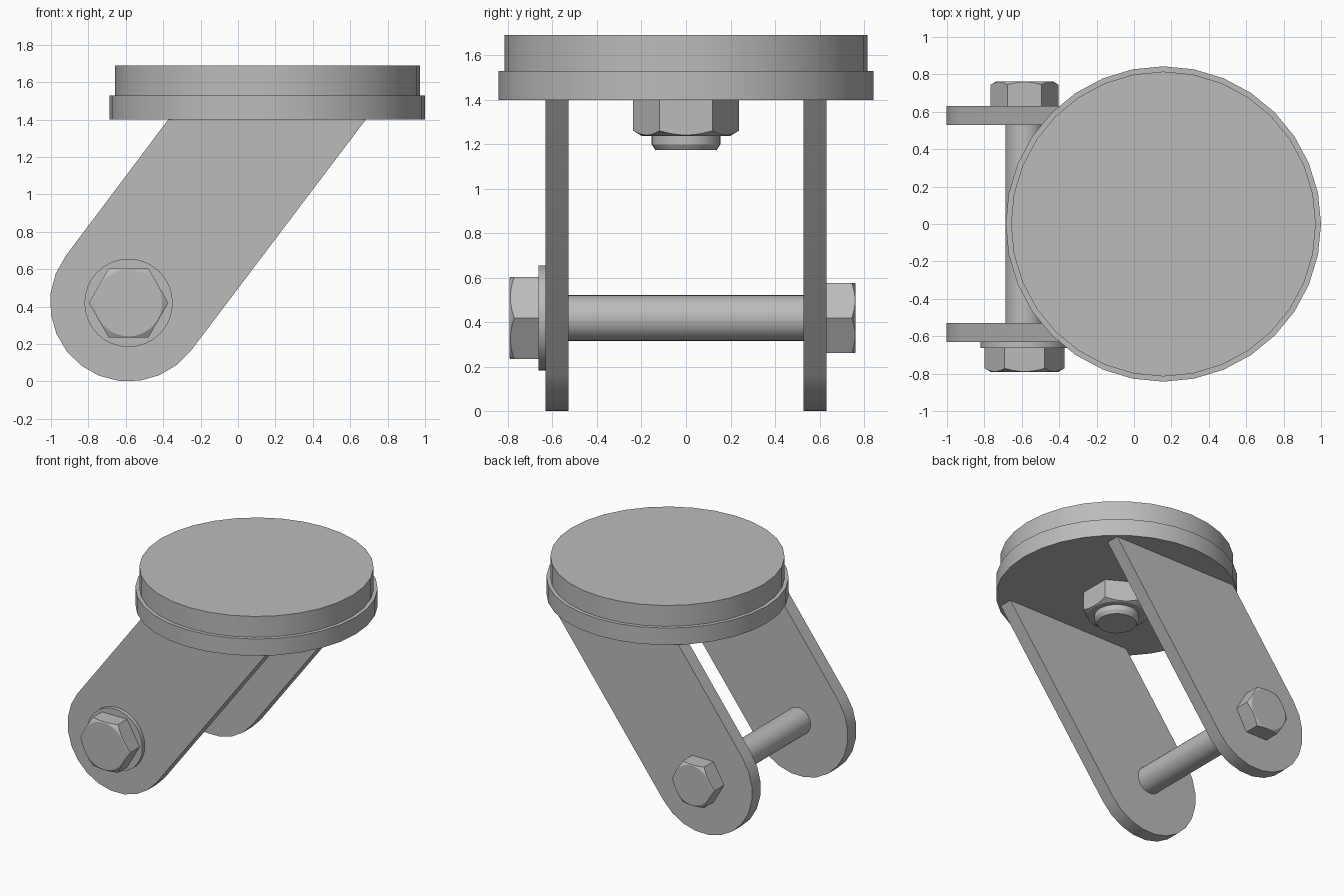
import bpy, bmesh
from math import sin, cos, pi, radians, atan2

cube = bpy.data.objects.get("Cube")
if cube:
    bpy.data.objects.remove(cube, do_unlink=True)

steel = bpy.data.materials.new("grey steel")
steel.use_nodes = True
GREY = (0.5, 0.5, 0.5, 1)
steel.diffuse_color = GREY
steel.node_tree.nodes["Principled BSDF"].inputs["Base Color"].default_value = GREY

PIVOT_X, PIVOT_Z = -0.585, 0.42
PLATE_X = 0.157


def stack_rings(name, rings, location, rotation=(0, 0, 0)):
    """Join equal-length rings of points into a closed, capped solid."""
    bm = bmesh.new()
    loops = [[bm.verts.new(p) for p in ring] for ring in rings]
    n = len(loops[0])
    for low, high in zip(loops, loops[1:]):
        for i in range(n):
            j = (i + 1) % n
            bm.faces.new((low[i], low[j], high[j], high[i]))
    bm.faces.new(loops[0][::-1])
    bm.faces.new(loops[-1])
    bmesh.ops.recalc_face_normals(bm, faces=bm.faces[:])
    mesh = bpy.data.meshes.new(name)
    bm.to_mesh(mesh)
    bm.free()
    mesh.materials.append(steel)
    obj = bpy.data.objects.new(name, mesh)
    bpy.context.collection.objects.link(obj)
    obj.location = location
    obj.rotation_euler = rotation
    bpy.ops.object.select_all(action='DESELECT')
    obj.select_set(True)
    bpy.context.view_layer.objects.active = obj
    bpy.ops.object.shade_smooth_by_angle(angle=radians(25))
    return obj


def circle(r, z, n=32):
    return [(r * cos(2 * pi * i / n), r * sin(2 * pi * i / n), z) for i in range(n)]


def turned(name, profile, location, rotation=(0, 0, 0)):
    return stack_rings(name, [circle(r, z) for r, z in profile], location, rotation)


def hexagon(name, corner, height, location, rotation):
    """Hexagonal head whose outer end has a conical chamfer."""
    apothem = corner * cos(pi / 6)
    inner = apothem * 0.97
    base, shoulder = [], []
    for i in range(36):
        a = 2 * pi * i / 36
        r = apothem / cos(a % (pi / 3) - pi / 6)
        base.append((r * cos(a), r * sin(a), 0))
        shoulder.append((r * cos(a), r * sin(a), height - (r - inner) * 0.6))
    return stack_rings(name, [base, shoulder, circle(inner, height, 36)], location, rotation)


FRONT, BACK = (pi / 2, 0, 0), (-pi / 2, 0, 0)

# Round mounting plate with a stepped rim
turned("base_plate", [(0.843, 1.40), (0.843, 1.53)], (PLATE_X, 0, 0))
turned("top_plate", [(0.815, 1.53), (0.815, 1.69)], (PLATE_X, 0, 0))

# Slanted fork arms with a rounded lower end
start = atan2(0.6, -0.8)
outline = [(PIVOT_X + 0.42 * cos(start + pi * i / 12),
            PIVOT_Z + 0.42 * sin(start + pi * i / 12)) for i in range(13)]
outline += [(0.683, 1.40), (-0.373, 1.40)]
for name, y in (("front_arm", -0.632), ("back_arm", 0.528)):
    stack_rings(name, [[(x, y + d, z) for x, z in outline] for d in (0, 0.104)], (0, 0, 0))

# Axle bolt, washer, head and nut
turned("axle", [(0.103, -0.6), (0.103, 0.6)], (PIVOT_X, 0, PIVOT_Z), FRONT)
turned("axle_washer", [(0.236, 0), (0.236, 0.03)], (PIVOT_X, -0.632, PIVOT_Z), FRONT)
hexagon("axle_head", 0.213, 0.13, (PIVOT_X, -0.662, PIVOT_Z), FRONT)
hexagon("axle_nut", 0.181, 0.13, (PIVOT_X, 0.632, PIVOT_Z), BACK)

# Centre nut and stud under the plate
hexagon("plate_nut", 0.237, 0.162, (PLATE_X, 0, 1.40), (pi, 0, pi / 2))
turned("plate_stud", [(0.155, 1.30), (0.155, 1.20), (0.138, 1.175)], (PLATE_X, 0, 0))
